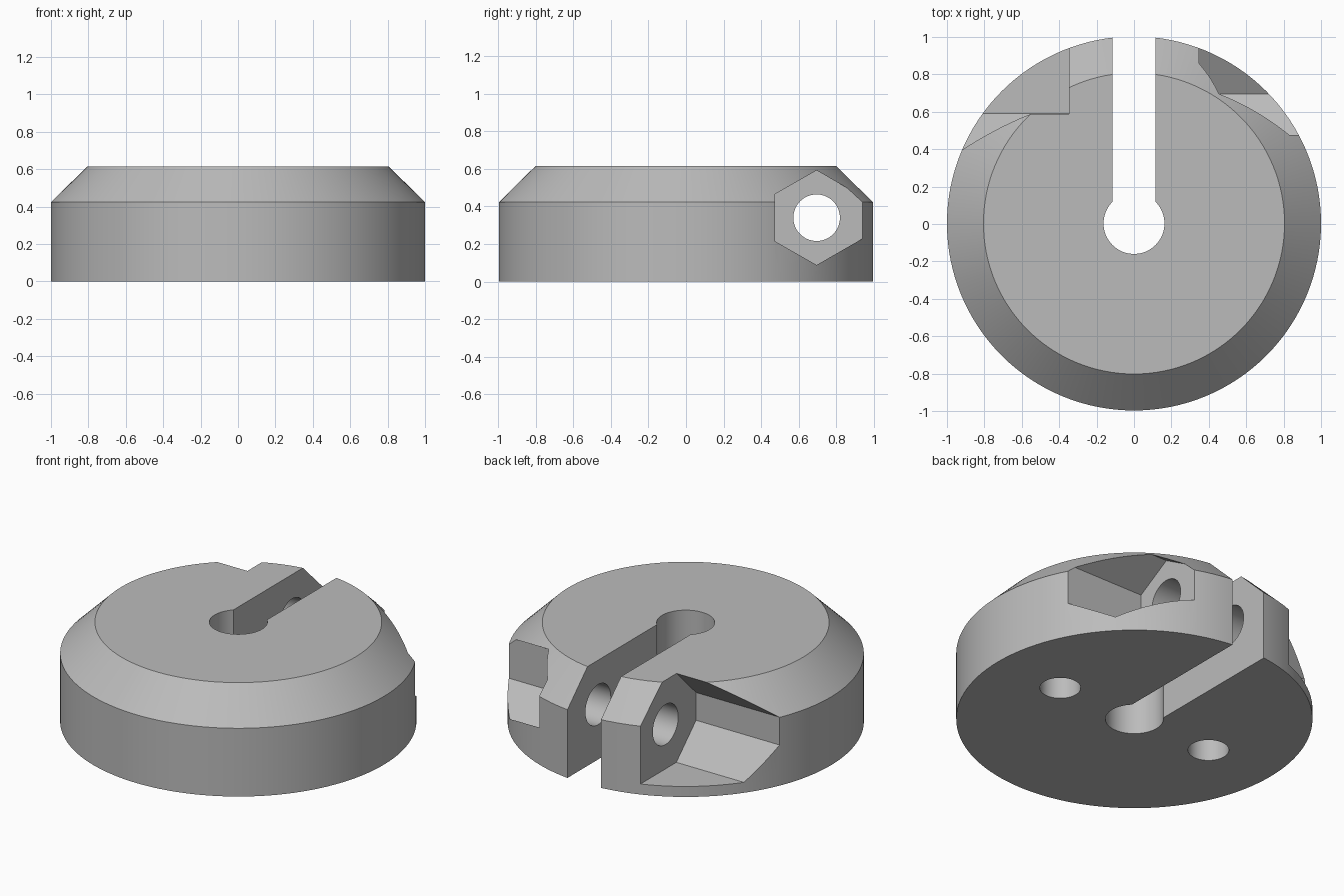
import bpy, bmesh, math
from mathutils import Matrix

if "Cube" in bpy.data.objects:
    bpy.data.objects.remove(bpy.data.objects["Cube"])

grey = bpy.data.materials.new("plain grey")
grey.diffuse_color = (0.5, 0.5, 0.5, 1)
grey.use_nodes = True
grey.node_tree.nodes["Principled BSDF"].inputs["Base Color"].default_value = grey.diffuse_color


def make_object(name, bm):
    bmesh.ops.recalc_face_normals(bm, faces=bm.faces)
    mesh = bpy.data.meshes.new(name)
    bm.to_mesh(mesh)
    bm.free()
    mesh.materials.append(grey)
    obj = bpy.data.objects.new(name, mesh)
    bpy.context.collection.objects.link(obj)
    return obj


def cylinder(name, r, depth, centre, along_x=False, sides=64):
    bm = bmesh.new()
    rot = Matrix.Rotation(math.pi / 2, 4, 'Y') if along_x else Matrix()
    bmesh.ops.create_cone(bm, cap_ends=True, segments=sides, radius1=r, radius2=r,
                          depth=depth, matrix=Matrix.Translation(centre) @ rot)
    return make_object(name, bm)


def prism_x(name, profile, x0, x1):
    """Extrude a (y, z) profile along x."""
    bm = bmesh.new()
    face = bm.faces.new([bm.verts.new((x0, y, z)) for y, z in profile])
    ext = bmesh.ops.extrude_face_region(bm, geom=[face])
    verts = [v for v in ext["geom"] if isinstance(v, bmesh.types.BMVert)]
    bmesh.ops.translate(bm, verts=verts, vec=(x1 - x0, 0, 0))
    return make_object(name, bm)


# Collar body: lathe of a chamfered disc
SIDES = 128
bm = bmesh.new()
rings = []
for r, z in ((1, 0), (1, 0.423), (0.805, 0.615)):
    rings.append([bm.verts.new((r * math.cos(2 * math.pi * i / SIDES),
                                r * math.sin(2 * math.pi * i / SIDES) + 0.003, z))
                  for i in range(SIDES)])
bm.faces.new(rings[0])
bm.faces.new(rings[-1])
for a, b in zip(rings, rings[1:]):
    for i in range(SIDES):
        j = (i + 1) % SIDES
        bm.faces.new((a[i], a[j], b[j], b[i]))
body = make_object("clamp_collar", bm)

BY, BZ = 0.696, 0.34   # clamp bolt axis
cutters = [
    # shaft bore and clamping slot
    cylinder("shaft_bore", 0.163, 2, (0, 0.003, 0.3)),
    prism_x("clamp_slot", [(0.003, -0.5), (1.3, -0.5), (1.3, 1), (0.003, 1)], -0.115, 0.115),
    # bolt hole across the slot
    cylinder("bolt_hole", 0.124, 2.4, (0, BY, BZ), along_x=True),
    # hexagonal nut pocket, open at the rim
    prism_x("nut_pocket", [(0.475, 0.466), (BY, 0.592), (1.05, 0.388), (1.05, 0.292),
                           (BY, 0.088), (0.475, 0.214)], 0.347, 1.3),
    # bolt head pocket, open at the top and rim
    prism_x("bolt_head_pocket", [(0.397, 0.424), (0.69, 0.717), (1.2, 0.717), (1.2, 0.065),
                                 (0.59, 0.065), (0.397, 0.252)], -1.3, -0.347),
]
# two blind holes in the underside
for side in (-1, 1):
    cutters.append(cylinder("blind_hole", 0.115, 0.8, (side * 0.543, 0.003, 0)))

bpy.context.view_layer.objects.active = body
for c in cutters:
    m = body.modifiers.new(c.name, 'BOOLEAN')
    m.operation, m.solver, m.object = 'DIFFERENCE', 'EXACT', c
    bpy.ops.object.modifier_apply(modifier=m.name)
    bpy.data.objects.remove(c)

body.select_set(True)
bpy.ops.object.shade_smooth_by_angle(angle=math.radians(25))
